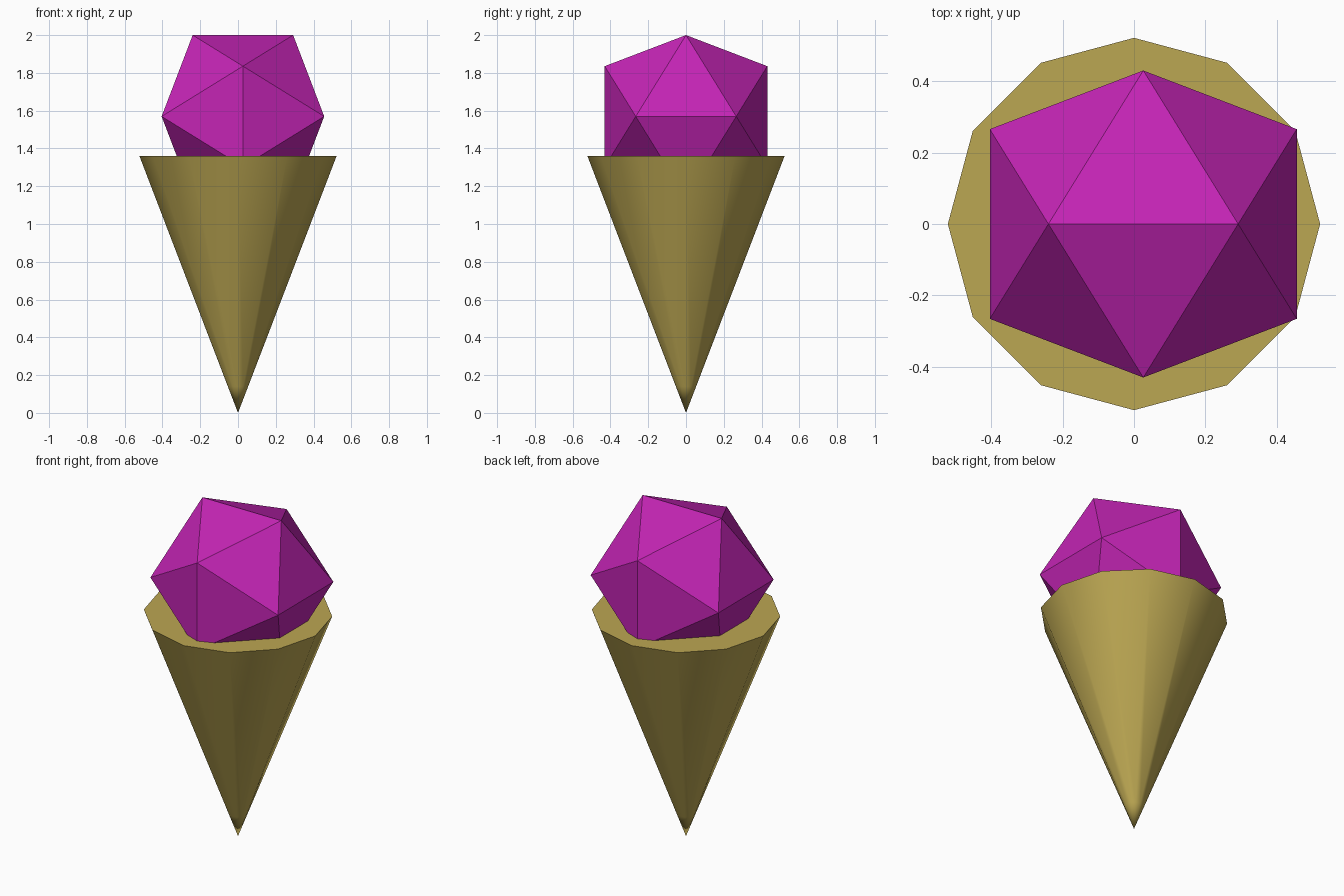
import bpy
import bmesh
from math import sqrt
from mathutils import Matrix

default_cube = bpy.data.objects.get("Cube")
if default_cube:
    bpy.data.objects.remove(default_cube, do_unlink=True)


def make_material(name, colour):
    mat = bpy.data.materials.new(name)
    mat.use_nodes = True
    mat.diffuse_color = colour
    mat.node_tree.nodes["Principled BSDF"].inputs["Base Color"].default_value = colour
    return mat


def make_object(name, bm, mat):
    mesh = bpy.data.meshes.new(name)
    bmesh.ops.recalc_face_normals(bm, faces=bm.faces[:])
    bm.to_mesh(mesh)
    bm.free()
    mesh.materials.append(mat)
    obj = bpy.data.objects.new(name, mesh)
    bpy.context.collection.objects.link(obj)
    return obj


wafer = make_material("wafer tan", (0.5, 0.385, 0.085, 1))
berry = make_material("berry magenta", (0.55, 0.018, 0.46, 1))

# Wafer cone: twelve sides, closed flat top, point on the ground
HEIGHT, RADIUS, TIP = 1.36, 0.522, 0.14
bm = bmesh.new()
bmesh.ops.create_cone(bm, cap_ends=True, cap_tris=False, segments=12,
                      radius1=0, radius2=RADIUS, depth=HEIGHT,
                      matrix=Matrix.Translation((0, 0, HEIGHT / 2)))
bmesh.ops.remove_doubles(bm, verts=bm.verts[:], dist=0.0001)
# Loop near the tip keeps the smooth shading even along the sides
bmesh.ops.bisect_plane(bm, geom=bm.verts[:] + bm.edges[:] + bm.faces[:],
                       plane_co=(0, 0, TIP), plane_no=(0, 0, 1))
cone = make_object("wafer_cone", bm, wafer)
bpy.ops.object.select_all(action="DESELECT")
cone.select_set(True)
bpy.context.view_layer.objects.active = cone
bpy.ops.object.shade_smooth_by_angle()

# Scoop: flat-faced icosahedron built from three golden rectangles
SHORT = 0.266
LONG = SHORT * (1 + sqrt(5)) / 2
bm = bmesh.new()
for s in (-SHORT, SHORT):
    for t in (-LONG, LONG):
        for corner in ((s, 0, t), (0, t, s), (t, s, 0)):
            bm.verts.new(corner)
bmesh.ops.convex_hull(bm, input=bm.verts[:])
scoop = make_object("ice_cream_scoop", bm, berry)
scoop.location = (0.026, 0, 2 - LONG)
